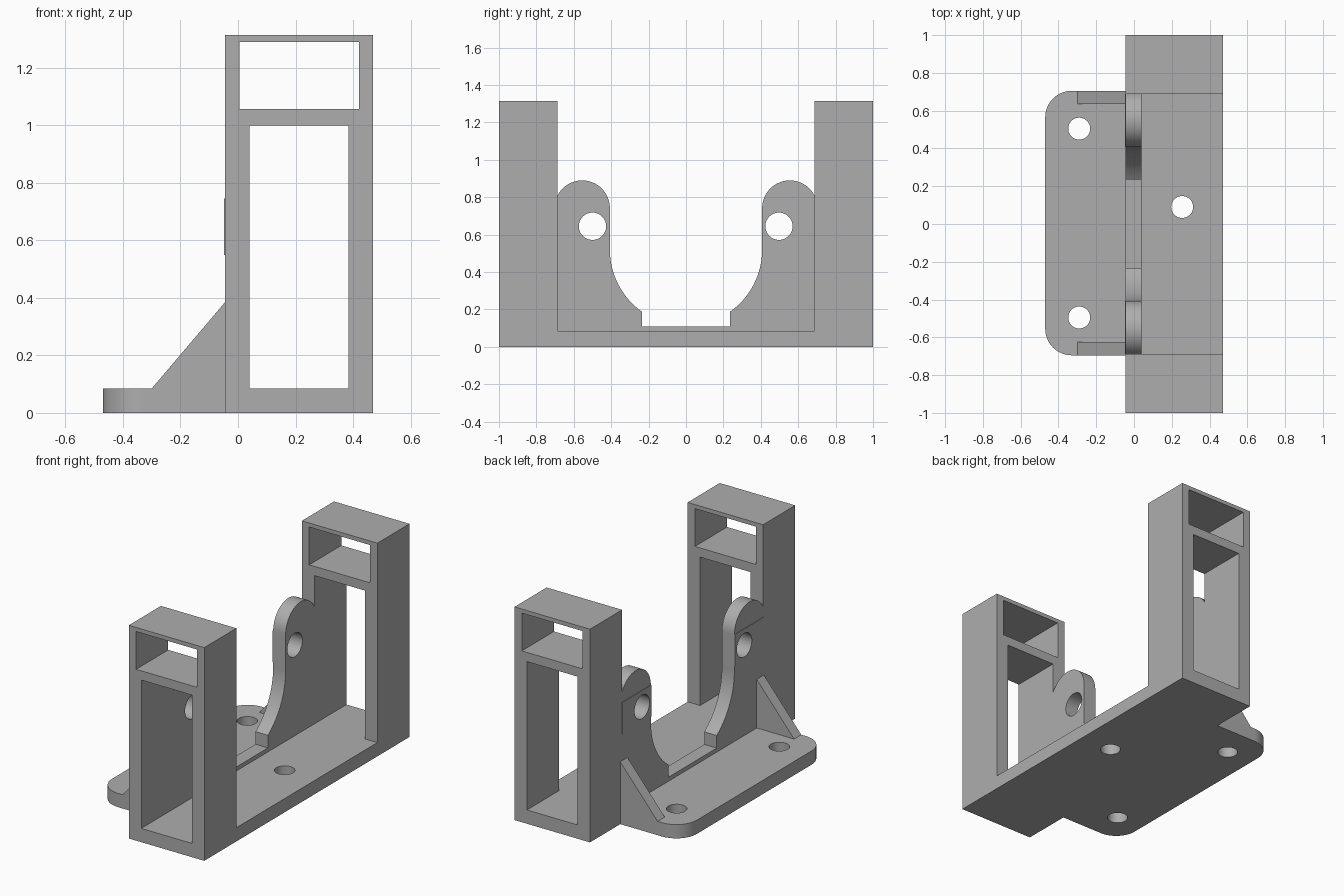
import bpy
import bmesh
from math import cos, sin, pi, radians, acos
from mathutils import Vector

cube = bpy.data.objects.get("Cube")
if cube:
    bpy.data.objects.remove(cube, do_unlink=True)

grey = bpy.data.materials.new("matte grey")
grey.use_nodes = True
COLOUR = (0.42, 0.42, 0.42, 1)
grey.diffuse_color = COLOUR
grey.node_tree.nodes["Principled BSDF"].inputs["Base Color"].default_value = COLOUR


def arc(cu, cv, r, start, end, steps=16):
    """Points along a circular arc, angles in radians."""
    angles = [start + (end - start) * i / steps for i in range(steps + 1)]
    return [(cu + r * cos(a), cv + r * sin(a)) for a in angles]


def circle(cu, cv, r):
    return arc(cu, cv, r, 0, 2 * pi, 40)[:-1]


def rect(u0, u1, v0, v1):
    return [(u0, v0), (u1, v0), (u1, v1), (u0, v1)]


def extrude(name, axis, start, end, outline, holes=()):
    """Fill an outline with holes and extrude it along one axis."""
    def place(u, v, d):
        return Vector({"x": (d, u, v), "y": (u, d, v), "z": (u, v, d)}[axis])

    bm = bmesh.new()
    for loop in [outline, *holes]:
        verts = [bm.verts.new(place(u, v, start)) for u, v in loop]
        for i, vert in enumerate(verts):
            bm.edges.new((vert, verts[i - 1]))
    bmesh.ops.triangle_fill(bm, edges=bm.edges[:], use_beauty=True)
    result = bmesh.ops.extrude_face_region(bm, geom=bm.faces[:], use_keep_orig=True)
    moved = [g for g in result["geom"] if isinstance(g, bmesh.types.BMVert)]
    bmesh.ops.translate(bm, verts=moved, vec=place(0, 0, end - start))
    bmesh.ops.recalc_face_normals(bm, faces=bm.faces[:])
    mesh = bpy.data.meshes.new(name)
    bm.to_mesh(mesh)
    bm.free()
    mesh.materials.append(grey)
    obj = bpy.data.objects.new(name, mesh)
    bpy.context.collection.objects.link(obj)
    bpy.ops.object.select_all(action="DESELECT")
    obj.select_set(True)
    bpy.context.view_layer.objects.active = obj
    bpy.ops.object.shade_smooth_by_angle(angle=radians(30))
    return obj


BACK, WALL, SIDE = -0.045, 0.04, 0.47
INNER, FLOOR = 0.687, 0.085
FLANGE_MIN, FLANGE_MAX, CORNER = -0.695, 0.705, 0.14

# Base slab with a rounded mounting flange and three screw holes
base = [(SIDE, -INNER), (SIDE, INNER), (BACK, INNER), (BACK, FLANGE_MAX)]
base += arc(-SIDE + CORNER, FLANGE_MAX - CORNER, CORNER, pi / 2, pi)
base += arc(-SIDE + CORNER, FLANGE_MIN + CORNER, CORNER, pi, 1.5 * pi)
base += [(BACK, FLANGE_MIN), (BACK, -INNER)]
screws = [circle(x, y, 0.058) for x, y in ((-0.29, 0.505), (-0.29, -0.495), (0.255, 0.09))]
extrude("base_flange", "z", 0, FLOOR, base, screws)

# End towers with two windows each
windows = [rect(WALL, 0.385, FLOOR, 1.0), rect(0.005, 0.42, 1.057, 1.29)]
for label, sign in (("front", -1), ("back", 1)):
    lo, hi = sorted((sign * INNER, sign))
    extrude(label + "_tower", "y", lo, hi, rect(BACK, SIDE, 0, 1.315), windows)

# Upright web: rounded ears, curved throat and a low sill
EAR_Y, EAR_Z, EAR_R, THROAT, SILL = 0.555, 0.742, 0.148, 0.407, 0.235
shoulder = acos((INNER - EAR_Y) / EAR_R)
half = [(INNER, FLOOR)]
half += arc(EAR_Y, EAR_Z, EAR_R, shoulder, pi, 24)
half += arc(0, 0.52, THROAT, 0, -acos(SILL / THROAT))
half += [(SILL, 0.11)]
web = half + [(-y, z) for y, z in reversed(half)]
pivots = {"back": circle(0.497, 0.645, 0.073), "front": circle(-0.5, 0.645, 0.073)}
extrude("ear_web", "x", BACK, WALL, web, pivots.values())

# Thin pads around the ear holes
for label, sign in (("front", -1), ("back", 1)):
    lo, hi = sorted((sign * THROAT, sign * INNER))
    extrude(label + "_ear_pad", "x", BACK - 0.003, BACK,
            rect(lo, hi, 0.55, 0.745), [pivots[label]])

# Triangular gussets on the flange
gusset = [(-0.3, FLOOR), (BACK, FLOOR), (BACK, 0.385)]
extrude("front_gusset", "y", FLANGE_MIN, FLANGE_MIN + 0.07, gusset)
extrude("back_gusset", "y", FLANGE_MAX - 0.07, FLANGE_MAX, gusset)
